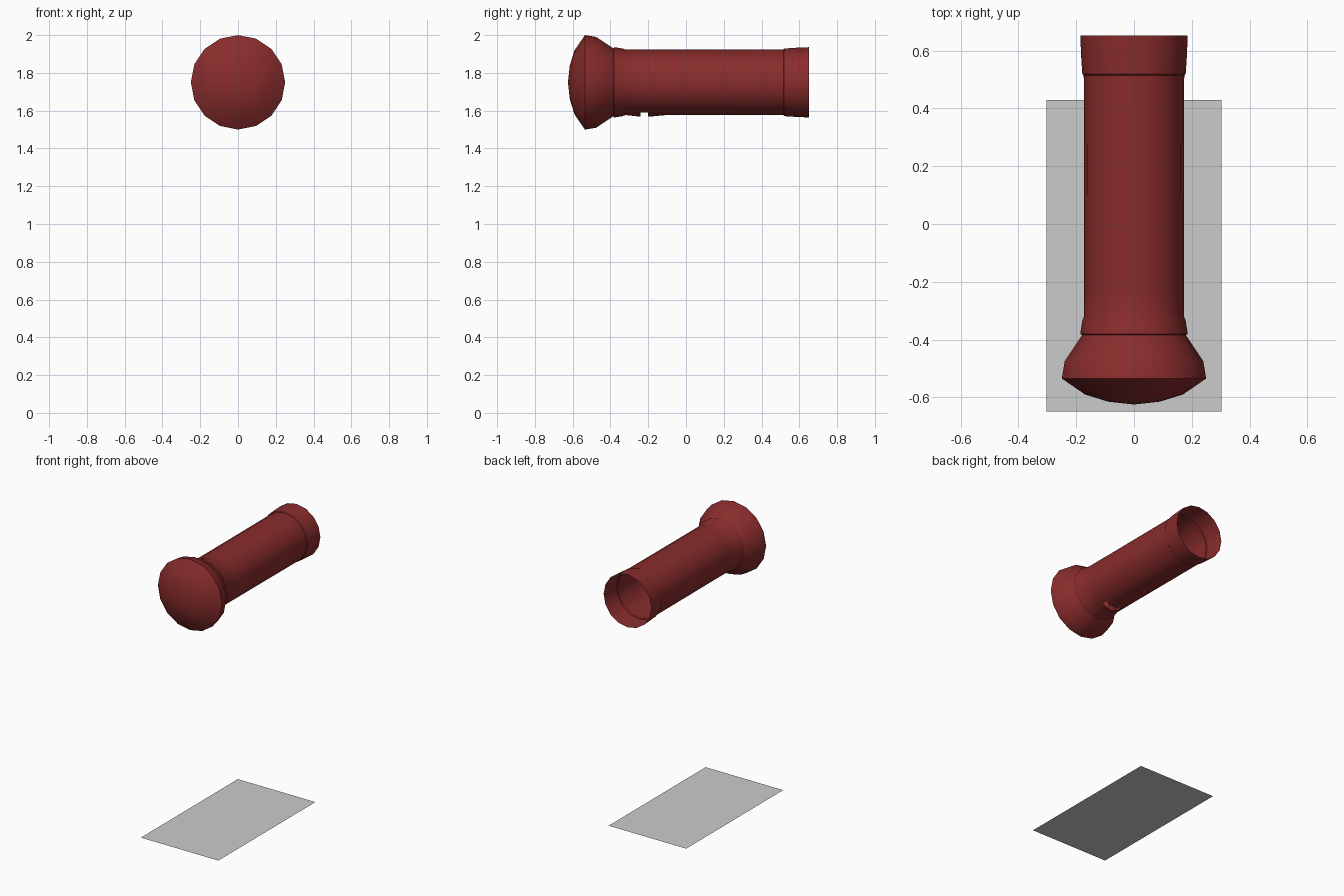
import bpy, bmesh, math

if "Cube" in bpy.data.objects:
    bpy.data.objects.remove(bpy.data.objects["Cube"])

SIDES = 16
AXIS_Z = 1.75

red = bpy.data.materials.new("dark_red")
red.diffuse_color = (0.25, 0.025, 0.025, 1)
red.use_nodes = True
red.node_tree.nodes["Principled BSDF"].inputs["Base Color"].default_value = red.diffuse_color


def lathe(name, profile, skip=None, tweak=None):
    """Revolve (y, radius) points about the horizontal axis; skip(ring, side) leaves holes."""
    bm = bmesh.new()
    rings = []
    for k, (y, r) in enumerate(profile):
        if r == 0:
            rings.append([bm.verts.new((0, y, AXIS_Z))] * SIDES)
            continue
        ring = []
        for i in range(SIDES):
            a = 2 * math.pi * i / SIDES
            rr = r + (tweak(k, i) if tweak else 0)
            ring.append(bm.verts.new((rr * math.cos(a), y, AXIS_Z + rr * math.sin(a))))
        rings.append(ring)
    for k in range(len(rings) - 1):
        for i in range(SIDES):
            if skip and skip(k, i):
                continue
            j = (i + 1) % SIDES
            quad = [rings[k][i], rings[k][j], rings[k + 1][j], rings[k + 1][i]]
            bm.faces.new(list(dict.fromkeys(quad)))
    # Outward normals point away from the axis (open shell)
    for f in bm.faces:
        f.normal_update()
        c = f.calc_center_median()
        out = f.normal.x * c.x + f.normal.z * (c.z - AXIS_Z)
        if out < 0:
            f.normal_flip()
    mesh = bpy.data.meshes.new(name)
    bm.to_mesh(mesh)
    bm.free()
    mesh.materials.append(red)
    ob = bpy.data.objects.new(name, mesh)
    bpy.context.collection.objects.link(ob)
    bpy.context.view_layer.objects.active = ob
    ob.select_set(True)
    bpy.ops.object.shade_smooth_by_angle(angle=math.radians(35))
    ob.select_set(False)
    return ob


# Domed head flaring from the barrel
lathe("head", [(-0.625, 0), (-0.615, 0.09), (-0.59, 0.17), (-0.535, 0.25),
               (-0.475, 0.24), (-0.385, 0.18)])

# Hollow barrel with a collar, a flared open end and a slit underneath
BOTTOM = SIDES * 3 // 4
barrel = [(-0.385, 0.18), (-0.38, 0.186), (-0.335, 0.179), (-0.32, 0.173),
          (-0.24, 0.173), (-0.20, 0.173), (-0.10, 0.173), (0.515, 0.174),
          (0.52, 0.179), (0.58, 0.183), (0.652, 0.186)]
lathe("barrel", barrel,
      skip=lambda k, i: k == 4 and i in (BOTTOM - 1, BOTTOM),
      tweak=lambda k, i: 0.009 if k in (4, 5) and i == BOTTOM else 0)

# Flat base sheet on the ground
bpy.ops.mesh.primitive_plane_add(size=1, location=(0, -0.11, 0))
base = bpy.context.object
base.name = "base_sheet"
base.scale = (0.605, 1.08, 1)
